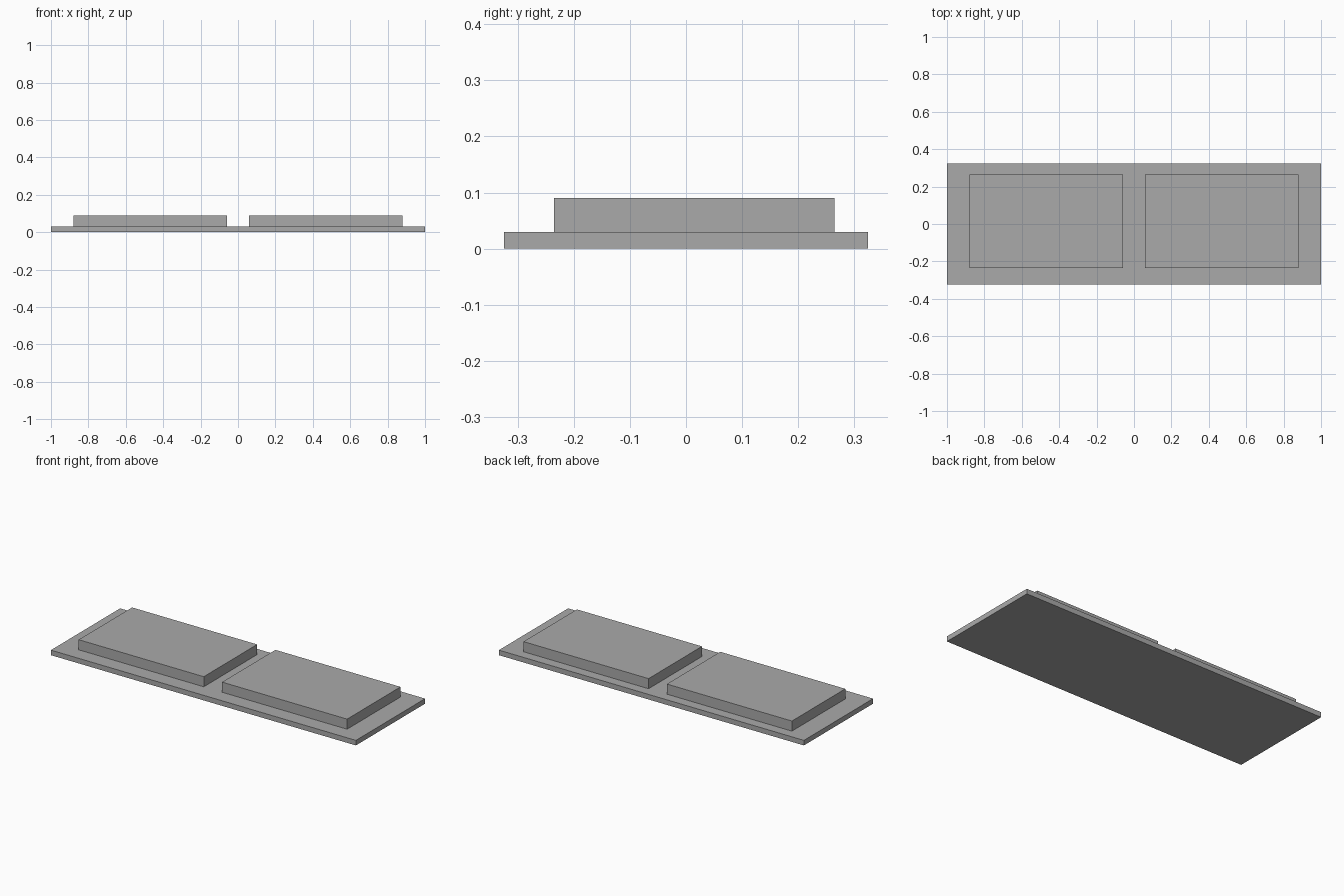
import bpy

default = bpy.data.objects.get("Cube")
if default:
    bpy.data.objects.remove(default, do_unlink=True)

grey = bpy.data.materials.new("plain_grey")
grey.use_nodes = True
colour = (0.4, 0.4, 0.4, 1)
grey.diffuse_color = colour
grey.node_tree.nodes["Principled BSDF"].inputs["Base Color"].default_value = colour


def box(name, low, high):
    """Sharp-edged block between two opposite corners."""
    centre = [(a + b) / 2 for a, b in zip(low, high)]
    bpy.ops.mesh.primitive_cube_add(size=1, location=centre)
    obj = bpy.context.object
    obj.name = name
    obj.scale = [b - a for a, b in zip(low, high)]
    bpy.ops.object.transform_apply(location=False, rotation=False, scale=True)
    obj.data.materials.append(grey)
    return obj


# Thin base plate
box("base_plate", (-1, -0.324, 0), (1, 0.324, 0.03))

# Two raised pads, set slightly towards the back
for name, x in (("right_pad", -0.47), ("left_pad", 0.47)):
    box(name, (x - 0.41, -0.235, 0.03), (x + 0.41, 0.265, 0.09))
